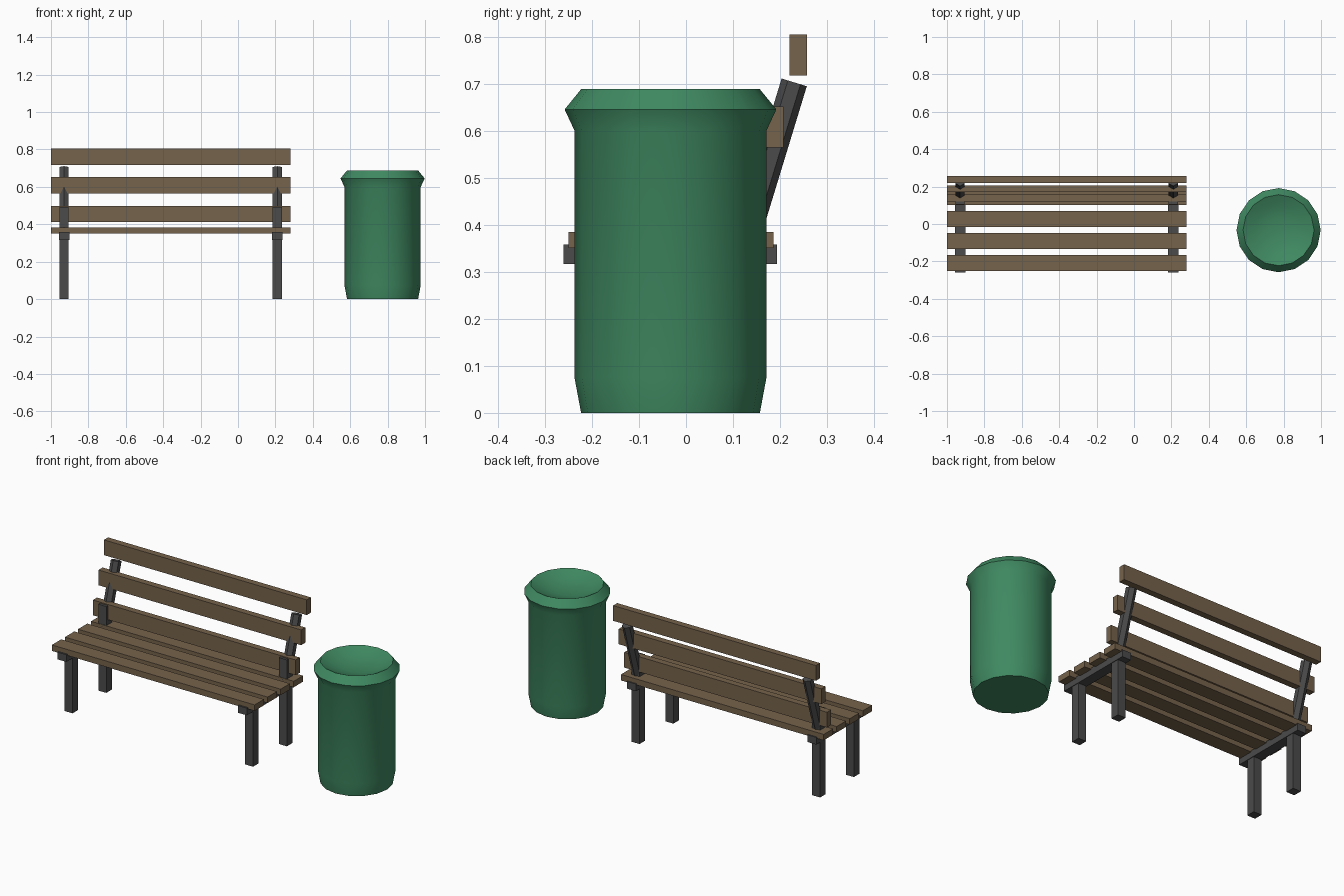
import bpy, bmesh, math
from mathutils import Matrix, Vector

if "Cube" in bpy.data.objects:
    bpy.data.objects.remove(bpy.data.objects["Cube"])


def material(name, rgb):
    m = bpy.data.materials.new(name)
    m.diffuse_color = (*rgb, 1)
    m.use_nodes = True
    m.node_tree.nodes["Principled BSDF"].inputs["Base Color"].default_value = m.diffuse_color
    return m


wood = material("wood", (0.18, 0.125, 0.072))
metal = material("dark_metal", (0.07, 0.07, 0.07))
green = material("green_paint", (0.05, 0.25, 0.12))


def finish(name, bm, mat):
    bmesh.ops.recalc_face_normals(bm, faces=bm.faces)
    me = bpy.data.meshes.new(name)
    bm.to_mesh(me)
    bm.free()
    me.materials.append(mat)
    ob = bpy.data.objects.new(name, me)
    bpy.context.collection.objects.link(ob)
    return ob


def box(name, x, y, z, mat):
    """Box from (min, max) ranges on each axis."""
    bm = bmesh.new()
    size = [r[1] - r[0] for r in (x, y, z)]
    mid = Vector([(r[0] + r[1]) / 2 for r in (x, y, z)])
    bmesh.ops.create_cube(bm, size=1, matrix=Matrix.Translation(mid) @ Matrix.Diagonal((*size, 1)))
    return finish(name, bm, mat)


def rod(name, a, b, radius, sides, mat):
    """Straight prism from point a to point b, with a corner facing y."""
    a, b = Vector(a), Vector(b)
    d = b - a
    tilt = Matrix.Rotation(-math.atan2(d.y, d.z), 4, 'X')
    turn = Matrix.Rotation(math.pi / 2, 4, 'Z')
    bm = bmesh.new()
    bmesh.ops.create_cone(bm, cap_ends=True, segments=sides, radius1=radius, radius2=radius,
                          depth=d.length,
                          matrix=Matrix.Translation((a + b) / 2) @ tilt)
    # put corners on the front and back of the rod
    inv = (Matrix.Translation((a + b) / 2) @ tilt)
    local = [inv.inverted() @ v.co for v in bm.verts]
    if not any(abs(p.x) < 1e-4 for p in local):
        bmesh.ops.transform(bm, matrix=inv @ turn @ inv.inverted(), verts=bm.verts)
    return finish(name, bm, mat)


SPAN = (-1.0, 0.28)

# seat slats
for i in range(4):
    y = -0.25 + i * 0.1175
    box(f"seat_slat_{i + 1}", SPAN, (y, y + 0.084), (0.35, 0.384), wood)

# back slats, each stepped back and up
for i in range(3):
    y, z = 0.12 + i * 0.05, 0.412 + i * 0.1525
    box(f"back_slat_{i + 1}", SPAN, (y, y + 0.037), (z, z + 0.087), wood)

# metal frames at both ends
for side, x in (("left", -0.93), ("right", 0.21)):
    leg_x = (x - 0.025, x + 0.025)
    box(f"seat_support_{side}", (x - 0.028, x + 0.028), (-0.26, 0.193), (0.317, 0.358), metal)
    box(f"front_leg_{side}", leg_x, (-0.2, -0.15), (0, 0.335), metal)
    box(f"rear_leg_{side}", leg_x, (0.105, 0.155), (0, 0.493), metal)
    rod(f"back_post_{side}", (x, 0.127, 0.365), (x, 0.23, 0.7025), 0.028, 6, metal)

# litter bin: turned profile with flared rim and dished top
profile = [(0.19, 0), (0.204, 0.075), (0.204, 0.60), (0.225, 0.645),
           (0.19, 0.688), (0.13, 0.66), (0.06, 0.644)]
SIDES = 16
bm = bmesh.new()
rings = []
for r, z in profile:
    rings.append([bm.verts.new((0.773 + r * math.cos(k * math.tau / SIDES),
                                -0.033 + r * math.sin(k * math.tau / SIDES), z))
                  for k in range(SIDES)])
for lo, hi in zip(rings, rings[1:]):
    for k in range(SIDES):
        n = (k + 1) % SIDES
        bm.faces.new((lo[k], lo[n], hi[n], hi[k]))
bm.faces.new(rings[0][::-1])
bm.faces.new(rings[-1])
litter_bin = finish("litter_bin", bm, green)
bpy.context.view_layer.objects.active = litter_bin
litter_bin.select_set(True)
bpy.ops.object.shade_smooth_by_angle(angle=math.radians(30))
